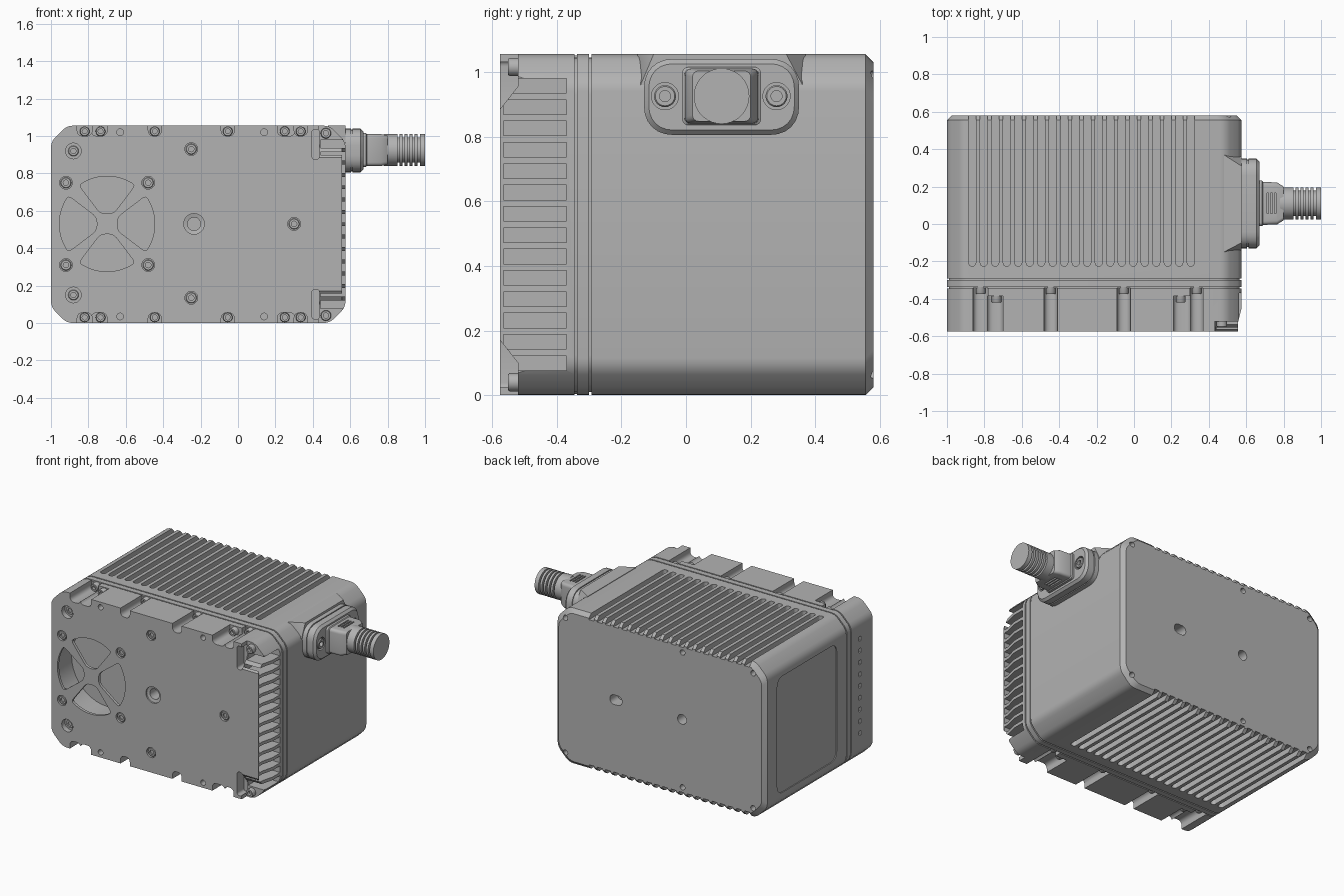
import bpy, bmesh, math
from mathutils import Vector

if "Cube" in bpy.data.objects:
    bpy.data.objects.remove(bpy.data.objects["Cube"])

H = 1.055            # overall height
LEFT, RIGHT = -1.0, 0.575

grey = bpy.data.materials.new("housing_grey")
grey.use_nodes = True
COLOUR = (0.45, 0.45, 0.45, 1)
grey.diffuse_color = COLOUR
grey.node_tree.nodes["Principled BSDF"].inputs["Base Color"].default_value = COLOUR


# ---------- helpers ----------
def place(axis, p, t):
    a, b = p
    return {"x": (t, a, b), "y": (a, t, b), "z": (a, b, t)}[axis]


def rounded(pts, r, n=5):
    """Round every corner of a polygon with a short curve."""
    out = []
    for i, p in enumerate(pts):
        p, a, b = Vector(p), Vector(pts[i - 1]), Vector(pts[(i + 1) % len(pts)])
        s = p + (a - p).normalized() * min(r, (a - p).length * 0.49)
        e = p + (b - p).normalized() * min(r, (b - p).length * 0.49)
        for k in range(n + 1):
            t = k / n
            w = 0.83 * 2 * t * (1 - t)
            d = (1 - t) ** 2 + w + t * t
            out.append(tuple((s * (1 - t) ** 2 + p * w + e * t * t) / d))
    return out


def rect(a0, a1, b0, b1):
    return [(a0, b0), (a1, b0), (a1, b1), (a0, b1)]


def circle(a, b, r, n=28):
    return [(a + r * math.cos(2 * math.pi * k / n), b + r * math.sin(2 * math.pi * k / n)) for k in range(n)]


def loft(bm, axis, sections):
    """Skin a closed solid through (position, outline) pairs."""
    rings = [[bm.verts.new(place(axis, p, t)) for p in pts] for t, pts in sections]
    for r, s in zip(rings, rings[1:]):
        for i in range(len(r)):
            j = (i + 1) % len(r)
            bm.faces.new((r[i], r[j], s[j], s[i]))
    new = list(bm.faces)[-(len(rings) - 1) * len(rings[0]):]
    new += [bm.faces.new(rings[0][::-1]), bm.faces.new(rings[-1])]
    bmesh.ops.recalc_face_normals(bm, faces=new)


def prism(bm, axis, pts, t0, t1):
    loft(bm, axis, [(t0, pts), (t1, pts)])


def finish(name, bm):
    me = bpy.data.meshes.new(name)
    bm.to_mesh(me)
    bm.free()
    ob = bpy.data.objects.new(name, me)
    bpy.context.collection.objects.link(ob)
    me.materials.append(grey)
    return ob


def activate(ob):
    bpy.ops.object.select_all(action="DESELECT")
    ob.select_set(True)
    bpy.context.view_layer.objects.active = ob


def smooth(ob):
    activate(ob)
    bpy.ops.object.shade_smooth_by_angle(angle=math.radians(32))


def cut(ob, bm):
    tool = finish("cutter", bm)
    tool.hide_render = True
    activate(ob)
    mod = ob.modifiers.new("cut", "BOOLEAN")
    mod.operation, mod.solver, mod.use_self, mod.object = "DIFFERENCE", "EXACT", True, tool
    bpy.ops.object.modifier_apply(modifier=mod.name)
    bpy.data.objects.remove(tool)


def screw(bm, axis, a, b, r, top, direction):
    """Cap screw with a hexagonal socket, head facing along direction."""
    spec = [(r, -0.06), (r, -0.005), (r * 0.88, 0), (r * 0.5, 0), (r * 0.5, -0.02)]
    loft(bm, axis, [(top + direction * h, circle(a, b, q, 24)) for q, h in spec])


def body_outline(inset=0.0, c=0.085):
    x0, x1, z0, z1 = LEFT + inset, RIGHT - inset, inset, H - inset
    pts = [(x0 + c, z0), (x1 - c, z0), (x1, z0 + c), (x1, z1 - c),
           (x1 - c, z1), (x0 + c, z1), (x0, z1 - c), (x0, z0 + c)]
    return rounded(pts, 0.03, 3)


def both(z0, z1):
    """A height range and its mirror about mid height."""
    return (z0, z1), (H - z1, H - z0)


# ---------- main housing with finned top and bottom ----------
bm = bmesh.new()
steps = [(-0.337, 0), (-0.30, 0), (-0.30, 0.01), (-0.292, 0.01), (-0.292, 0), (0.555, 0), (0.58, 0.025)]
loft(bm, "y", [(y, body_outline(i)) for y, i in steps])
housing = finish("main_housing", bm)

bm = bmesh.new()
FINS, PITCH = 20, 0.0615
for i in range(FINS):
    x = -0.865 + i * PITCH
    slot = rounded(rect(x - 0.019, x + 0.019, -0.225, 0.7), 0.018, 4)
    for z0, z1 in both(H - 0.035, H + 0.1):
        prism(bm, "z", slot, z0, z1)
# mounting holes in the back
for x in (0.5, -0.38, -0.91):
    for z in (0.07, H - 0.07):
        prism(bm, "y", circle(x, z, 0.018, 16), 0.52, 0.7)
prism(bm, "y", circle(-0.376, 0.53, 0.033), 0.5, 0.7)
prism(bm, "y", rounded(rect(0.075, 0.165, 0.495, 0.56), 0.032), 0.5, 0.7)
# shallow label panel on the plain side
prism(bm, "x", rounded(rect(-0.19, 0.45, 0.13, 0.92), 0.06), -1.1, LEFT + 0.006)
cut(housing, bm)
smooth(housing)

# ---------- front cover ----------
bm = bmesh.new()
steps = [(-0.575, 0), (-0.345, 0), (-0.345, 0.01), (-0.337, 0.01)]
loft(bm, "y", [(y, body_outline(i)) for y, i in steps])
cover = finish("front_cover", bm)

bm = bmesh.new()
# fan openings: four sectors around the hub
FX, FZ = -0.70, 0.53
arc = [math.radians(90 + a) for a in range(-36, 37, 6)]
for k in range(4):
    q = k * math.pi / 2
    pts = [(0.255 * math.cos(a), 0.255 * math.sin(a)) for a in arc] + [(-0.035, 0.055), (0.035, 0.055)]
    pts = [(FX + x * math.cos(q) - z * math.sin(q), FZ + x * math.sin(q) + z * math.cos(q)) for x, z in pts]
    prism(bm, "y", rounded(pts, 0.025, 3), -0.7, -0.555)
prism(bm, "y", circle(FX, FZ, 0.27, 40), -0.556, -0.40)
# screw channels through the top and bottom edges
channels = [(-0.86, -0.78, -0.343), (-0.785, -0.70, -0.385), (-0.48, -0.41, -0.343),
            (-0.09, -0.02, -0.343), (0.21, 0.305, -0.385), (0.30, 0.37, -0.343)]
for x0, x1, y in channels:
    for z0, z1 in both(H - 0.055, H + 0.15):
        prism(bm, "y", rounded(rect(x0, x1, z0, z1), 0.03, 4), -0.7, y)
# side vents between thin fins
for k in range(14):
    z = 0.099 + k * 0.066
    prism(bm, "x", rect(-0.565, -0.37, z - 0.0225, z + 0.0225), 0.44, 0.7)
# tapered front edge of the vent side
prism(bm, "z", [(RIGHT, -0.45), (0.555, -0.53), (0.555, -0.7), (0.7, -0.7), (0.7, -0.45)], -0.1, 1.2)
# stepped corners beside the vents and their relief slots
for flip in (False, True):
    step = [(-0.6, 0.2), (-0.575, 0.17), (-0.52, 0.10), (-0.52, -0.1), (-0.6, -0.1)]
    prism(bm, "x", [(y, H - z if flip else z) for y, z in step], 0.43, 0.7)
for z0, z1 in both(0.02, 0.18):
    prism(bm, "y", rounded(rect(0.395, 0.435, z0, z1), 0.018), -0.7, -0.50)
# counterbores
corner = [(-0.88, 0.92), (-0.88, 0.15)]
small = [(FX + sx * 0.22, FZ + sz * 0.22) for sx in (-1, 1) for sz in (-1, 1)]
small += [(-0.25, 0.93), (-0.25, 0.135), (0.30, 0.53)]
for x, z in corner:
    prism(bm, "y", circle(x, z, 0.042), -0.7, -0.54)
for x, z in small:
    prism(bm, "y", circle(x, z, 0.034), -0.7, -0.56)
loft(bm, "y", [(-0.7, circle(-0.235, 0.53, 0.055)), (-0.565, circle(-0.235, 0.53, 0.055)),
               (-0.56, circle(-0.235, 0.53, 0.035)), (-0.48, circle(-0.235, 0.53, 0.035))])
for x in (-0.63, 0.14):
    for z in (0.035, H - 0.035):
        prism(bm, "y", circle(x, z, 0.018, 16), -0.7, -0.53)
# small slots on the plain side
for k in range(9):
    z = 0.2 + k * 0.08
    prism(bm, "x", rect(-0.45, -0.43, z, z + 0.03), -1.1, LEFT + 0.02)
cut(cover, bm)
smooth(cover)

# ---------- cover screws ----------
bm = bmesh.new()
for x, z in corner:
    screw(bm, "y", x, z, 0.028, -0.55, -1)
for x, z in small:
    screw(bm, "y", x, z, 0.029, -0.57, -1)
for z in (0.03, H - 0.03):
    for x in (-0.82, -0.445, -0.055, 0.335):
        screw(bm, "y", x, z, 0.026, -0.375, -1)
    for x in (-0.735, 0.25):
        screw(bm, "y", x, z, 0.026, -0.42, -1)
    screw(bm, "y", 0.47, z + (0.01 if z < 0.5 else -0.01), 0.028, -0.55, -1)
smooth(finish("cover_screws", bm))

# ---------- connector boss filling the chamfered corner ----------
bm = bmesh.new()
for x, z, y0, y1 in [(0.48, H, -0.15, 0.37), (RIGHT, H, -0.10, 0.31), (RIGHT, 0.96, -0.14, 0.36), (0.48, 0.96, -0.15, 0.37)]:
    bm.verts.new((x, y0, z))
    bm.verts.new((x, y1, z))
bmesh.ops.convex_hull(bm, input=bm.verts)
smooth(finish("connector_boss", bm))

# ---------- connector flange ----------
CY, CZ = 0.11, 0.925
bm = bmesh.new()


def flange(i):
    return rounded(rect(-0.13 + i, 0.35 - i, 0.805 + i, 1.04 - i), 0.09 - i, 6)


loft(bm, "x", [(0.565, flange(0)), (0.605, flange(0)), (0.605, flange(0.006)), (0.612, flange(0.006)),
               (0.612, flange(0)), (0.655, flange(0)), (0.67, flange(0.015))])
plate = finish("connector_flange", bm)
bm = bmesh.new()
for y in (-0.065, 0.28):
    prism(bm, "x", circle(y, CZ, 0.042), 0.64, 0.8)
cut(plate, bm)
smooth(plate)

bm = bmesh.new()
for y in (-0.065, 0.28):
    screw(bm, "x", y, CZ, 0.034, 0.672, 1)
smooth(finish("connector_screws", bm))

# ---------- plug body with grip slots ----------
bm = bmesh.new()
spec = [(0.66, 0.122, 0.09), (0.685, 0.122, 0.09), (0.69, 0.115, 0.085), (0.765, 0.112, 0.085), (0.80, 0.09, 0.078)]
loft(bm, "x", [(x, rounded(rect(CY - a, CY + a, CZ - b, CZ + b), 0.02, 4)) for x, a, b in spec])
plug = finish("plug_body", bm)
bm = bmesh.new()
for x in (0.715, 0.735, 0.755):
    for z0, z1 in ((CZ - 0.2, CZ - 0.075), (CZ + 0.075, CZ + 0.2)):
        prism(bm, "z", rect(x - 0.005, x + 0.005, CY - 0.055, CY + 0.055), z0, z1)
cut(plug, bm)
smooth(plug)

# ---------- ribbed cable sleeve ----------
bm = bmesh.new()
R, r = 0.086, 0.068
spec = [(0.78, R), (0.853, R)]
for k in range(5):
    x = 0.853 + k * 0.027
    spec += [(x, r), (x + 0.011, r), (x + 0.011, R), (x + 0.027, R)]
spec += [(1.0, R)]
loft(bm, "x", [(x, circle(CY, CZ, q, 36)) for x, q in spec])
smooth(finish("cable_sleeve", bm))
